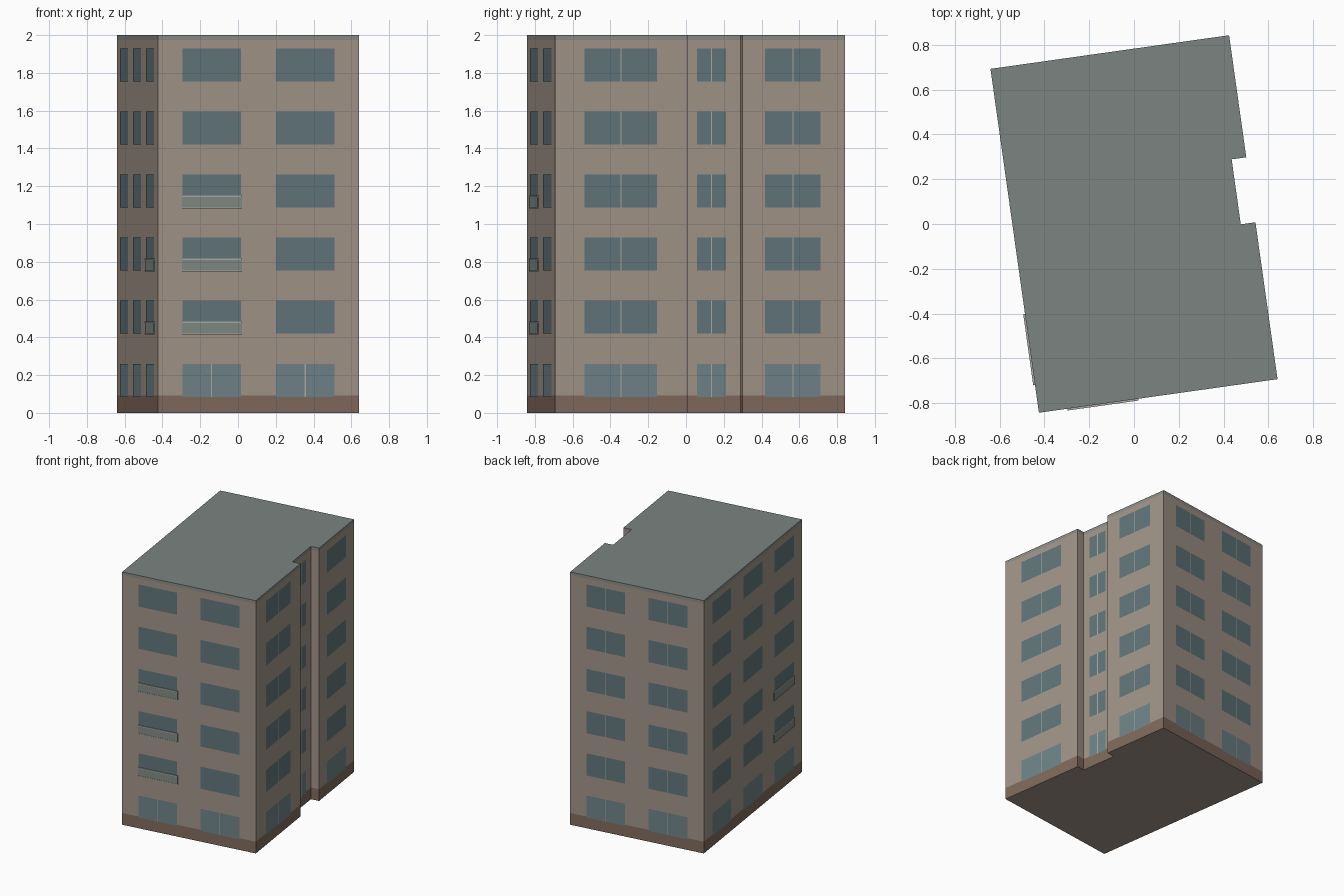
import bpy, bmesh, math
from mathutils import Vector

if "Cube" in bpy.data.objects:
    bpy.data.objects.remove(bpy.data.objects["Cube"])

ANGLE = math.atan2(0.15, 1.065)
U = Vector((math.cos(ANGLE), math.sin(ANGLE), 0))
V = Vector((-U.y, U.x, 0))
W, D = 1.0755, 1.55                 # width and depth of the rotated block
N0, N1, ND = 0.707, 1.0, 0.066      # recess start, end and depth
BASE, CAP, TOP = 0.093, 1.975, 2.0
UP = Vector((0, 0, 1))


def material(name, rgb):
    m = bpy.data.materials.new(name)
    m.diffuse_color = (*rgb, 1)
    m.use_nodes = True
    m.node_tree.nodes["Principled BSDF"].inputs["Base Color"].default_value = m.diffuse_color
    return m


WALL = material("plaster", (0.36, 0.30, 0.25))
BRICK = material("plinth_brown", (0.22, 0.145, 0.11))
ROOF = material("roof_grey", (0.20, 0.23, 0.22))
TRIM = material("cap_grey", (0.26, 0.26, 0.25))
GLASS = material("glass", (0.12, 0.18, 0.20))
LOWGLASS = material("ground_glass", (0.16, 0.23, 0.25))
FRAME = material("frame_light", (0.42, 0.42, 0.38))
PANEL = material("balcony_panel", (0.22, 0.26, 0.24))


def make(name, polys, mat):
    bm = bmesh.new()
    for p in polys:
        bm.faces.new([bm.verts.new(c) for c in p])
    bmesh.ops.remove_doubles(bm, verts=bm.verts, dist=1e-5)
    me = bpy.data.meshes.new(name)
    bm.to_mesh(me)
    bm.free()
    me.materials.append(mat)
    ob = bpy.data.objects.new(name, me)
    bpy.context.collection.objects.link(ob)


def at(u, v):
    return U * (u - W / 2) + V * (v - D / 2)


# Footprint, counter-clockwise from the front left corner
outline = [at(0, 0), at(W, 0), at(W, N0), at(W - ND, N0),
           at(W - ND, N1), at(W, N1), at(W, D), at(0, D)]


def band(z0, z1):
    return [[a + UP * z0, b + UP * z0, b + UP * z1, a + UP * z1]
            for a, b in zip(outline, outline[1:] + outline[:1])]


# Shell: plinth, walls, roof edge, roof, underside
make("plinth", band(0, BASE), BRICK)
make("walls", band(BASE, CAP), WALL)
make("roof_edge", band(CAP, TOP), TRIM)
make("roof", [[p + UP * TOP for p in outline]], ROOF)
make("underside", [outline[::-1]], WALL)


def rect(start, d, a, b, z0, z1, off):
    n = d.cross(UP)
    p, q = start + d * a + n * off, start + d * b + n * off
    return [p + UP * z0, q + UP * z0, q + UP * z1, p + UP * z1]


def box(start, d, a, b, z0, z1, off):
    f, r = rect(start, d, a, b, z0, z1, off), rect(start, d, a, b, z0, z1, 0)
    return [f] + [[r[i], r[(i + 1) % 4], f[(i + 1) % 4], f[i]] for i in range(4)]


def floor_z(i):
    return 0.085 + 0.334 * i


# name, start, direction, window spans, mullions on every floor / ground floor
sides = [
    ("front", at(0, 0), U, [(0.131, 0.444), (0.631, 0.944)], False, True),
    ("right", at(W, 0), V, [(0.157, 0.545), (1.121, 1.419)], True, True),
    ("recess", at(W - ND, 0), V, [(0.767, 0.923)], True, True),
    ("back", at(W, D), -U, [(0.131, 0.444), (0.631, 0.944)], True, True),
    ("left", at(0, D), -V, [(0.13, 0.43), (0.62, 0.92), (1.11, 1.42)], False, False),
]

# Windows and mullions
for name, s, d, spans, every, ground in sides:
    upper, lower, bars = [], [], []
    for i in range(6):
        z0 = floor_z(i)
        for a, b in spans:
            (upper if i else lower).append(rect(s, d, a, b, z0, z0 + 0.175, 0.002))
            if every or (ground and i == 0):
                m = (a + b) / 2
                bars.append(rect(s, d, m - 0.003, m + 0.003, z0, z0 + 0.175, 0.003))
    make(name + "_windows", upper, GLASS)
    make(name + "_ground_windows", lower, LOWGLASS)
    if bars:
        make(name + "_mullions", bars, FRAME)

# Shallow balconies: panel with a light rail above and below
for name, s, d, a, b, floors in [("front", at(0, 0), U, 0.129, 0.448, (1, 2, 3)),
                                 ("left", at(0, D), -V, 1.105, 1.425, (1, 2))]:
    panels, rails = [], []
    for i in floors:
        z = floor_z(i)
        panels += box(s, d, a, b, z, z + 0.057, 0.006)
        rails += box(s, d, a, b, z + 0.057, z + 0.065, 0.008)
        rails += box(s, d, a, b, z - 0.004, z, 0.008)
    make(name + "_balcony_panels", panels, PANEL)
    make(name + "_balcony_rails", rails, FRAME)
